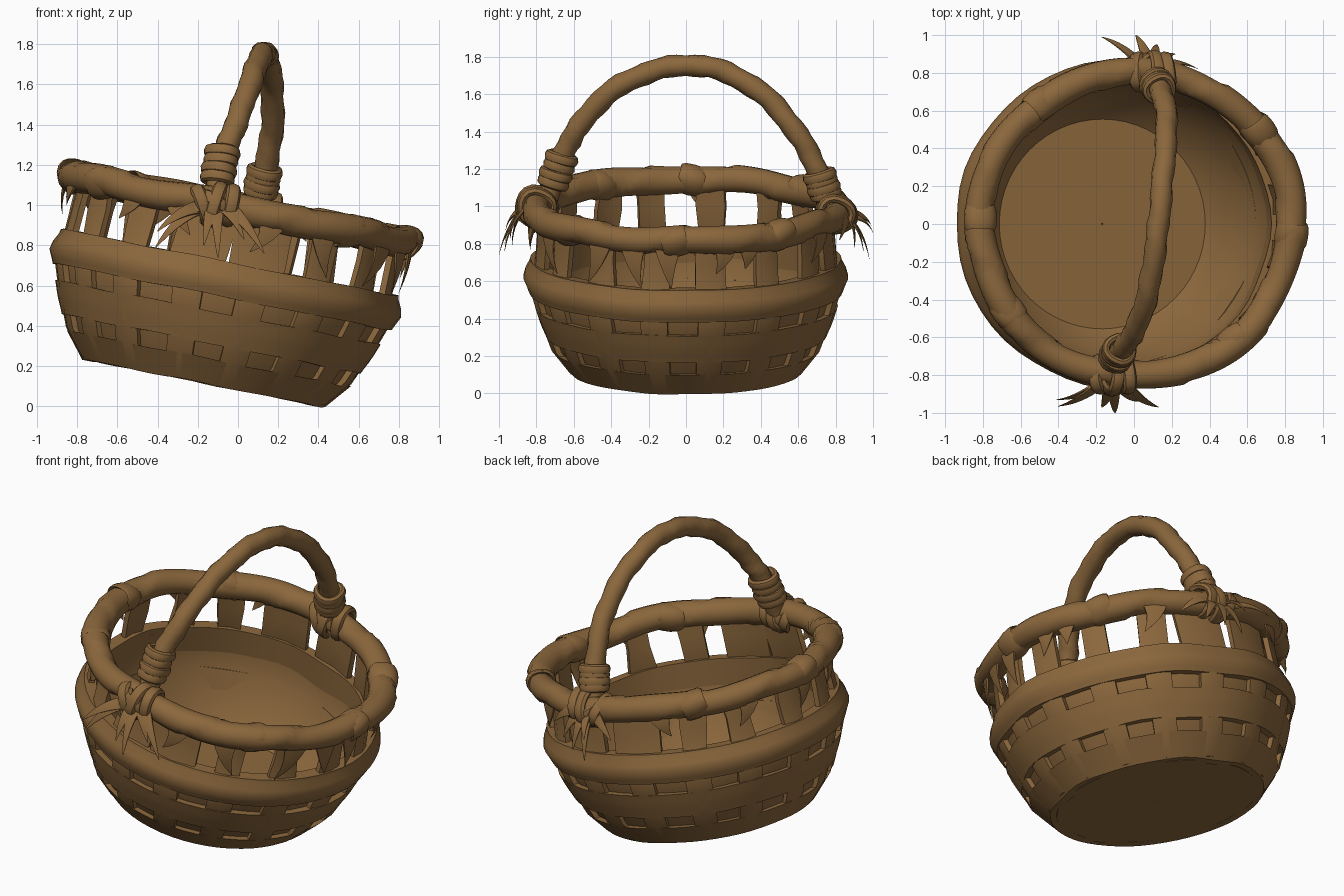
import bpy, bmesh, math, random
from mathutils import Vector, Matrix

if "Cube" in bpy.data.objects:
    bpy.data.objects.remove(bpy.data.objects["Cube"])
random.seed(4)
TAU = math.tau

wicker = bpy.data.materials.new("wicker brown")
wicker.diffuse_color = (0.26, 0.137, 0.046, 1)
wicker.use_nodes = True
wicker.node_tree.nodes["Principled BSDF"].inputs["Base Color"].default_value = wicker.diffuse_color

# The basket body leans to the right: local basket frame -> world
TILT = Matrix.Translation((-0.175, 0, 0.115)) @ Matrix.Rotation(math.radians(11.3), 4, 'Y')


def finish(name, bm, tilt=False, angle=40):
    bmesh.ops.recalc_face_normals(bm, faces=bm.faces)
    if tilt:  # slightly oval towards the rim, then leaned over
        for v in bm.verts:
            v.co.x = v.co.x * (1 + .05 * v.co.z) + .012 * v.co.z
        bm.transform(TILT)
    me = bpy.data.meshes.new(name)
    bm.to_mesh(me)
    bm.free()
    me.materials.append(wicker)
    ob = bpy.data.objects.new(name, me)
    bpy.context.collection.objects.link(ob)
    bpy.context.view_layer.objects.active = ob
    ob.select_set(True)
    bpy.ops.object.shade_smooth_by_angle(angle=math.radians(angle))
    ob.select_set(False)
    return ob


def skin(bm, rings, closed):
    """Join rings of points into a tube."""
    vs = [[bm.verts.new(p) for p in ring] for ring in rings]
    n, m = len(vs), len(vs[0])
    for i in range(n if closed else n - 1):
        a, b = vs[i], vs[(i + 1) % n]
        for j in range(m):
            bm.faces.new((a[j], a[(j + 1) % m], b[(j + 1) % m], b[j]))
    if not closed:
        bm.faces.new(vs[0])
        bm.faces.new(vs[-1])


def sweep(bm, pts, ref, size, sides=8, closed=False):
    """Tube along pts; size(t, phi) gives the (normal, side) radii."""
    n, rings = len(pts), []
    for i, p in enumerate(pts):
        a = pts[(i - 1) % n] if closed or i else p
        b = pts[(i + 1) % n] if closed or i < n - 1 else p
        t = (b - a).normalized()
        nrm = (ref - t * ref.dot(t)).normalized()
        side = t.cross(nrm)
        ring = []
        for j in range(sides):
            phi = TAU * j / sides
            rn, rs = size(i / (n if closed else n - 1), phi)
            ring.append(p + nrm * rn * math.cos(phi) + side * rs * math.sin(phi))
        rings.append(ring)
    skin(bm, rings, closed)


def loop(bm, center, axis, radius, thick, tall):
    """Flat binding ring around an axis."""
    q = axis.to_track_quat('Z', 'Y')
    pts = [center + q @ Vector((math.cos(TAU * i / 18), math.sin(TAU * i / 18), 0)) * radius
           * (1 + 0.06 * math.sin(3 * TAU * i / 18 + radius * 90)) for i in range(18)]
    sweep(bm, pts, axis.normalized(), lambda t, p: (tall, thick), 8, True)


def cyl(r, a, h):
    return Vector((r * math.cos(a), r * math.sin(a), h))


# Outer outline of the basket: height -> radius
OUTLINE = [(0, .615), (.14, .725), (.35, .805), (.5, .85), (.62, .82), (.9, .80)]


def radius_at(h):
    for (h0, r0), (h1, r1) in zip(OUTLINE, OUTLINE[1:]):
        if h <= h1:
            return r0 + (r1 - r0) * (h - h0) / (h1 - h0)
    return OUTLINE[-1][1]


def lathe(name, profile, wobble=0, seg=56):
    bm = bmesh.new()
    rings = []
    ph = random.uniform(0, TAU)
    for i in range(seg):
        a = TAU * i / seg
        w = wobble * (math.sin(7 * a + ph) + 0.6 * math.sin(11 * a + 2 * ph))
        rings.append([cyl(r + w, a, h + w * .7) for r, h in profile])
    skin(bm, rings, True)
    return finish(name, bm, True)


# Inner shell with its floor
hs = (0, .14, .35, .47, .58)
lathe("basket_shell", [(.004, 0)] + [(radius_at(h) - .035, h) for h in hs]
      + [(radius_at(h) - .06, max(h, .035)) for h in reversed(hs)] + [(.004, .035)])

# Horizontal woven bands
for name, h0, h1, bulge in (("base_band", .0, .125, .0), ("middle_band", .20, .36, .005),
                            ("wide_band", .44, .615, .022)):
    out = [(radius_at(h0 + (h1 - h0) * k) + bulge * math.sin(math.pi * min(max(k, .12), .88)),
            h0 + (h1 - h0) * k) for k in (0, .15, .4, .65, .88, 1)]
    lathe(name, out + [(radius_at(h1) - .06, h1), (radius_at(h0) - .055, h0)], .004)

# Upright stakes, wider under the two handle knots
bm = bmesh.new()
COUNT = 16
for k in range(COUNT):
    a = TAU * (k + .5) / COUNT + random.uniform(-.03, .03)
    wide = k in (3, 4, 11, 12)
    lean = random.uniform(-.05, .05)
    rings = []
    for h in (.01, .14, .25, .35, .5, .62, .75, .9):
        half = .08 * (.8 + .3 * min(h, .5))
        if h > .55:
            half = .14 if wide else random.uniform(.065, .085)
        r = radius_at(h) - .006 - (.008 if h > .55 else 0)
        c = a + lean * max(0, h - .5) / .4
        d = half / r
        rings.append([cyl(r, c - d, h), cyl(r + .01, c, h), cyl(r, c + d, h),
                      cyl(r - .03, c + d, h), cyl(r - .022, c, h), cyl(r - .03, c - d, h)])
    skin(bm, rings, False)
finish("upright_stakes", bm, True)

# Rim: thick roll wound with overlapping spiral bark
bm = bmesh.new()
N = 132
pts = [cyl(.805 + .008 * math.sin(5 * TAU * i / N), TAU * i / N,
           .885 + .008 * math.sin(7 * TAU * i / N + 1)) for i in range(N)]


def rim_size(t, phi):
    r = .068 * (1 + .20 * ((11 * t + phi / TAU) % 1) + .05 * math.sin(TAU * 4 * t))
    return r, r


sweep(bm, pts, Vector((0, 0, 1)), rim_size, 14, True)
finish("rim_roll", bm, True)

# Bindings on the rim
bm = bmesh.new()
for deg in (-4, 38, 128, 178, 215, 310):
    a = math.radians(deg)
    loop(bm, cyl(.805, a, .885), Vector((-math.sin(a), math.cos(a), .25)), .070, .014, .07)
finish("rim_bindings", bm, True)

# Pointed bark tongues hanging under the rim
bm = bmesh.new()
for deg in (-76, -62, -35, -18, -6, 12, 24, 55, 118, 150, 172, 200, 232, 250):
    a = math.radians(deg + random.uniform(-4, 4))
    drop, drift = random.uniform(.13, .25), random.uniform(-.1, .1)
    pts = [cyl(.835 + .012 * math.sin(3 * t), a + drift * t * t, .87 - drop * t)
           for t in (0, .25, .5, .75, 1)]
    sweep(bm, pts, cyl(1, a, 0), lambda t, p: (.014 * (1.02 - t), .085 * (1.02 - t)), 6)
finish("rim_tongues", bm, True)

# Arched handle, smoothed through a few points
ctrl = [Vector(p) for p in ((-.11, -.76, .99), (-.09, -.70, 1.16), (-.05, -.645, 1.30),
        (.0, -.57, 1.43), (.06, -.42, 1.60), (.10, -.22, 1.71), (.13, 0, 1.755),
        (.15, .22, 1.715), (.17, .44, 1.575), (.17, .60, 1.38), (.14, .70, 1.20), (.10, .77, .98))]
path = []
for i in range(len(ctrl) - 1):
    p0, p1, p2, p3 = (ctrl[min(max(i + d, 0), len(ctrl) - 1)] for d in (-1, 0, 1, 2))
    for k in range(5):
        t = k / 5
        path.append(.5 * (2 * p1 + (p2 - p0) * t + (2 * p0 - 5 * p1 + 4 * p2 - p3) * t * t
                          + (3 * p1 - p0 - 3 * p2 + p3) * t ** 3))
path.append(ctrl[-1])


def handle_size(t, phi):
    r = .058 * (1 + .05 * math.sin(TAU * 9 * t + phi) + .06 * math.sin(TAU * 17 * t + 2 * phi))
    return r, r


bm = bmesh.new()
sweep(bm, path, Vector((1, 0, 0)), handle_size, 12)
finish("handle", bm, angle=60)

# Handle wraps, knots and leaf ends, front and back
ENDS = (("front", -1, (-.10, -.71, 1.13), (-.075, -.665, 1.26), (-.11, -.82, 1.0),
         ((-.40, -.965, .87), (-.41, -.93, .79), (-.17, -.97, .80), (-.10, -1.0, .74),
          (.03, -.94, .83), (.13, -.97, .76), (-.27, -.88, .93))),
        ("back", 1, (.115, .745, 1.07), (.135, .715, 1.165), (.10, .82, .96),
         ((-.17, .99, .90), (.01, 1.0, .86), (.02, .98, .72), (.12, .95, .75),
          (.22, .90, .78), (.34, .82, .82))))
for label, s, low, high, knot, tips in ENDS:
    low, high, knot = Vector(low), Vector(high), Vector(knot)
    bm = bmesh.new()
    for k in range(4):
        tilt = Vector((.2 * math.sin(k * 2), .15 * math.cos(k * 3), 1)) * .15
        loop(bm, low.lerp(high, k / 3), (high - low).normalized() + tilt, .066 + .005 * (k % 2), .022, .030)
    finish(label + "_handle_wrap", bm)

    bm = bmesh.new()
    for off, axis, r in ((-.07, (1, .1, .35), .085), (0, (1, -.1, -.3), .095),
                         (.07, (1, .1, -.2), .085), (.0, (.5, .2, .8), .085)):
        loop(bm, knot + Vector((off, -.02 * s, 0)), Vector(axis), r, .024, .036)
    finish(label + "_knot", bm)

    bm = bmesh.new()
    for tip in map(Vector, tips):
        start = knot + Vector(((tip.x - knot.x) * .25, .03 * s, -.01))
        mid = start.lerp(tip, .5) + Vector((0, .035 * s, .05))
        pts = [start * (1 - t) ** 2 + mid * 2 * t * (1 - t) + tip * t * t
               for t in [j / 8 for j in range(9)]]
        sweep(bm, pts, Vector((.1, s, .5)),
              lambda t, p: (.013 * (1.03 - t), .042 * (1.02 - t) ** .7), 6)
    finish(label + "_leaf_ends", bm)
